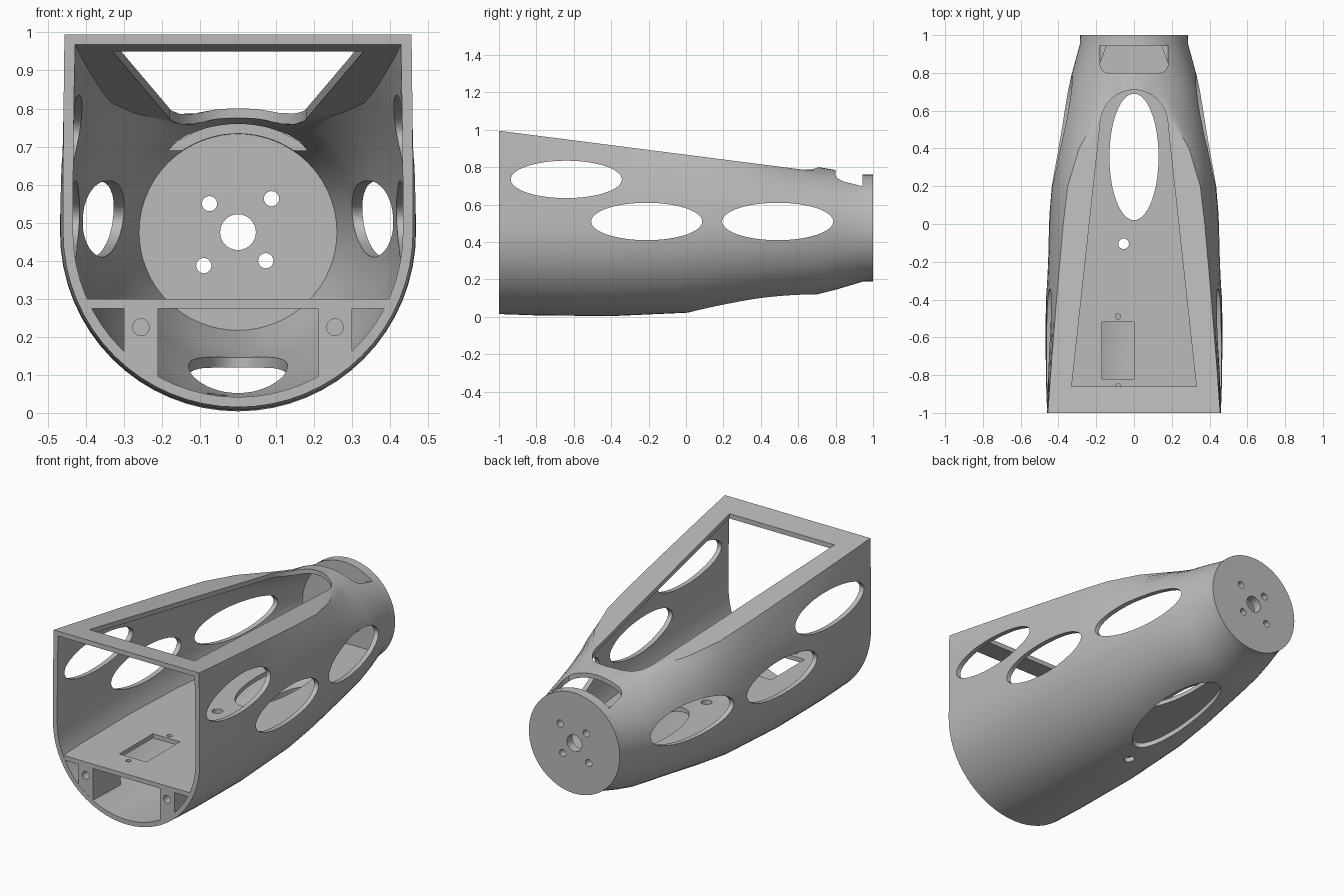
import bpy, bmesh
from math import sin, cos, asin, pi, sqrt, radians

if "Cube" in bpy.data.objects:
    bpy.data.objects.remove(bpy.data.objects["Cube"])

grey = bpy.data.materials.new("plain_grey")
grey.use_nodes = True
grey.diffuse_color = (0.5, 0.5, 0.5, 1)
grey.node_tree.nodes["Principled BSDF"].inputs["Base Color"].default_value = (0.5, 0.5, 0.5, 1)

AXIS_Z = 0.475   # height of the hull axis
WALL = 0.027
# stations: y, half width, bottom height, rise of the upper arch
STATIONS = [(-1, .46, .015, 4), (-.8, .467, .008, 1.53), (-.4, .468, .004, .92),
            (0, .452, .022, .70), (.2, .435, .05, .62), (.4, .405, .08, .49),
            (.6, .372, .107, .36), (.7, .352, .12, .327), (.8, .328, .145, .31),
            (.95, .287, .19, .285), (1, .285, .19, .285)]


def make_object(name, bm):
    bmesh.ops.recalc_face_normals(bm, faces=bm.faces)
    mesh = bpy.data.meshes.new(name)
    bm.to_mesh(mesh)
    bm.free()
    mesh.materials.append(grey)
    ob = bpy.data.objects.new(name, mesh)
    bpy.context.collection.objects.link(ob)
    return ob


def section(y, w, bottom, rise, inset):
    """Rounded belly, arched sides and a sloping flat deck."""
    deck = 0.52 - 0.128 * (y + 1) if y < 0.65 else 1.0
    rise *= (w - inset) / w
    w, belly, deck = w - inset, AXIS_Z - bottom - inset, deck - inset
    clip = asin(min(deck / rise, 0.9))
    pts = [(-w * cos(pi * i / 32), -belly * sin(pi * i / 32)) for i in range(33)]
    pts += [(w * cos(clip * i / 10), rise * sin(clip * i / 10)) for i in range(1, 11)]
    edge = w * cos(clip)
    for i in range(1, 12):
        x = edge * (1 - i / 6)
        pts.append((x, min(deck, rise * sqrt(1 - (x / w) ** 2))))
    pts += [(-w * cos(clip * i / 10), rise * sin(clip * i / 10)) for i in range(10, 0, -1)]
    return [(x, y, AXIS_Z + z) for x, z in pts]


def loft(name, inset, front, back):
    bm = bmesh.new()
    rows = [s for s in STATIONS if s[0] <= back]
    rows[0] = (front,) + rows[0][1:]
    rings = [[bm.verts.new(p) for p in section(*s, inset)] for s in rows]
    for a, b in zip(rings, rings[1:]):
        for i in range(len(a)):
            j = (i + 1) % len(a)
            bm.faces.new((a[i], a[j], b[j], b[i]))
    bm.faces.new(rings[0])
    bm.faces.new(rings[-1])
    return make_object(name, bm)


def prism(name, outline, axis, lo, hi):
    """Extrude a 2D outline along an axis."""
    place = {"x": lambda u, v, d: (d, u, v), "y": lambda u, v, d: (u, d, v),
             "z": lambda u, v, d: (u, v, d)}[axis]
    bm = bmesh.new()
    a, b = [[bm.verts.new(place(u, v, d)) for u, v in outline] for d in (lo, hi)]
    bm.faces.new(a)
    bm.faces.new(b)
    for i in range(len(a)):
        j = (i + 1) % len(a)
        bm.faces.new((a[i], a[j], b[j], b[i]))
    return make_object(name, bm)


def oval(u, v, ru, rv, n=48):
    return [(u + ru * cos(2 * pi * i / n), v + rv * sin(2 * pi * i / n)) for i in range(n)]


def rect(u0, u1, v0, v1):
    return [(u0, v0), (u1, v0), (u1, v1), (u0, v1)]


def combine(ob, tool, operation="DIFFERENCE"):
    mod = ob.modifiers.new("cut", "BOOLEAN")
    mod.operation, mod.solver, mod.object = operation, "EXACT", tool
    bpy.context.view_layer.objects.active = ob
    bpy.ops.object.modifier_apply(modifier=mod.name)
    bpy.data.objects.remove(tool)


def cut(ob, outline, axis, lo, hi):
    combine(ob, prism("cutter", outline, axis, lo, hi))


# Hollow hull, closed at the back by the mounting disc
hull = loft("hull_shell", 0, -1, 1)
combine(hull, loft("cavity", WALL, -1.02, 0.96))

# Side windows
for y, z in ((-.64, .735), (-.21, .51), (.49, .51)):
    cut(hull, oval(y, z, .297, .1, 64), "x", -1, 1)

# Arched deck opening and the slot behind it
arch = [(.18 * cos(pi * i / 24), .52 + .19 * sin(pi * i / 24)) for i in range(25)]
cut(hull, [(-.33, -.86), (.33, -.86)] + arch, "z", .68, 1.2)
slot = [(-.18, .945), (-.18, .84), (-.165, .81), (-.14, .8),
        (.14, .8), (.165, .81), (.18, .84), (.18, .945)]
cut(hull, slot, "z", .69, 1.2)

# Mounting disc holes
cut(hull, oval(0, AXIS_Z, .047, .047, 32), "y", .9, 1.1)
for x, z in ((-.075, .55), (.088, .563), (-.09, .387), (.073, .4)):
    cut(hull, oval(x, z, .02, .02, 24), "y", .9, 1.1)

# Inner floor, trimmed to the hull
floor = prism("inner_floor", rect(-.6, .6, -.999, .97), "z", .275, .3)
combine(floor, loft("trim", .012, -1.02, 1), "INTERSECT")
cut(floor, rect(-.17, 0, -.82, -.52), "z", .2, .4)
for y in (-.49, -.86):
    cut(floor, oval(-.085, y, .014, .014, 20), "z", .2, .4)

# Belly oval and drain hole pass through hull and floor
for ob in (hull, floor):
    cut(ob, oval(0, .355, .13, .335, 64), "z", -.1, .4)
    cut(ob, oval(-.055, -.105, .028, .028, 24), "z", -.1, .4)

# Front posts under the floor, with blind screw holes
posts = []
for side, label in ((1, "left"), (-1, "right")):
    u0, u1 = sorted((side * .21, side * .3))
    post = prism(label + "_front_post", rect(u0, u1, 0, .28), "y", -.999, -.75)
    combine(post, loft("trim", .012, -1.02, 1), "INTERSECT")
    cut(post, oval(side * .255, .225, .022, .022, 24), "y", -1.1, -.85)
    posts.append(post)

# Smooth shading with sharp edges kept
for ob in [hull, floor] + posts:
    bpy.ops.object.select_all(action="DESELECT")
    ob.select_set(True)
    bpy.context.view_layer.objects.active = ob
    bpy.ops.object.shade_smooth_by_angle(angle=radians(25))
